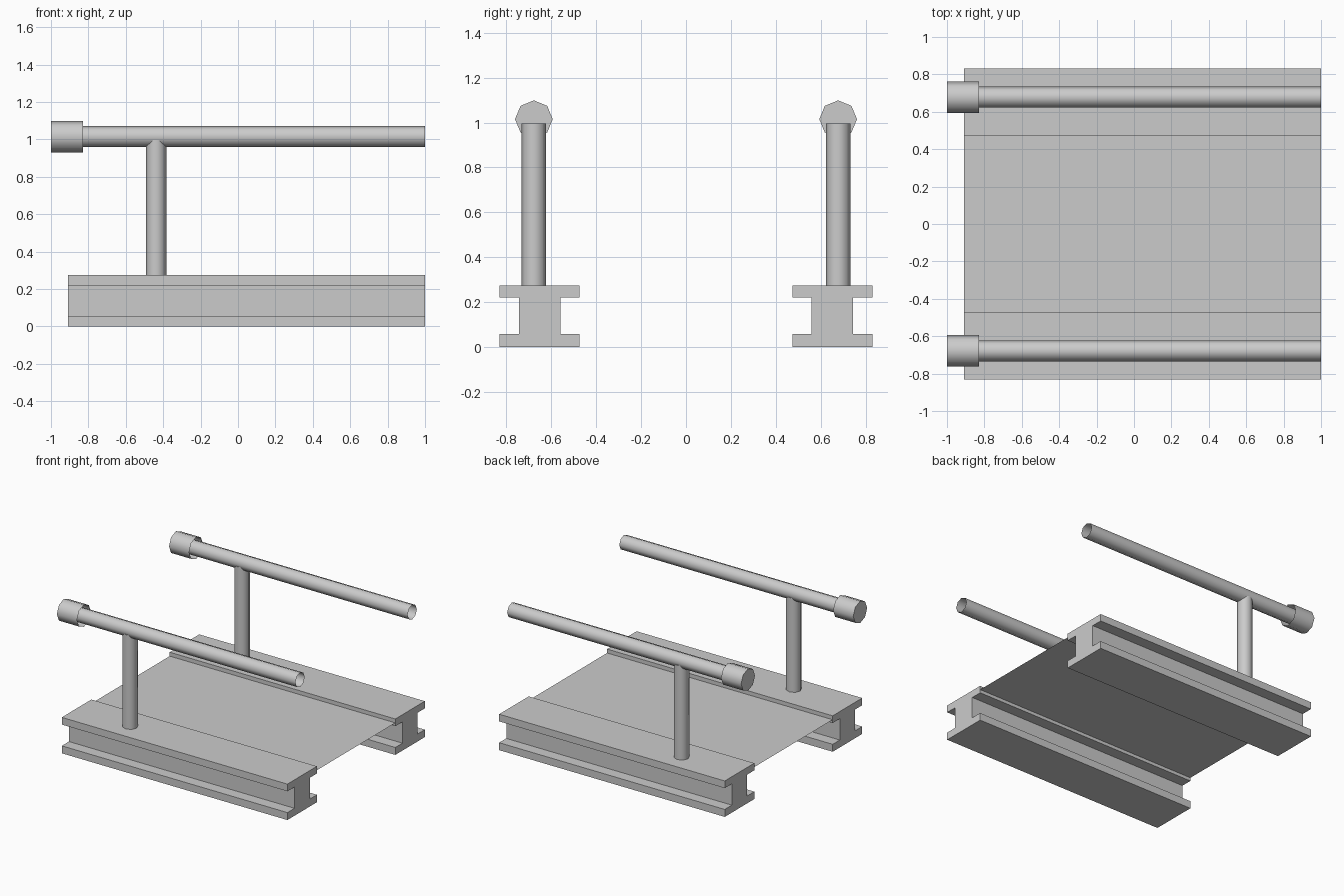
import bpy, bmesh
from math import cos, sin, pi, radians

if "Cube" in bpy.data.objects:
    bpy.data.objects.remove(bpy.data.objects["Cube"])

X0, X1 = -0.91, 1.0      # beam and deck length
RAIL_Y, RAIL_Z = 0.678, 1.015


def make(name, bm, smooth=False):
    mesh = bpy.data.meshes.new(name)
    bmesh.ops.recalc_face_normals(bm, faces=bm.faces)
    bm.to_mesh(mesh)
    bm.free()
    ob = bpy.data.objects.new(name, mesh)
    bpy.context.collection.objects.link(ob)
    if smooth:
        bpy.ops.object.select_all(action='DESELECT')
        ob.select_set(True)
        bpy.context.view_layer.objects.active = ob
        bpy.ops.object.shade_smooth_by_angle(angle=radians(50))
    return ob


def tube(name, r, a, b, place, cap_start=False, cap_end=False, sides=8):
    """Eight-sided tube from a to b; place maps (u, v, w) to a point."""
    bm = bmesh.new()
    rings = [[bm.verts.new(place(r * cos(2 * pi * i / sides), r * sin(2 * pi * i / sides), w))
              for i in range(sides)] for w in (a, b)]
    for i in range(sides):
        j = (i + 1) % sides
        bm.faces.new((rings[0][i], rings[0][j], rings[1][j], rings[1][i]))
    if cap_start:
        bm.faces.new(rings[0])
    if cap_end:
        bm.faces.new(rings[1])
    return make(name, bm, True)


def i_beam(name, s):
    # I-shaped section swept along x
    half = [(0.831, 0), (0.831, 0.057), (0.745, 0.057), (0.745, 0.22), (0.831, 0.22), (0.831, 0.275),
            (0.474, 0.275), (0.474, 0.22), (0.56, 0.22), (0.56, 0.057), (0.474, 0.057), (0.474, 0)]
    bm = bmesh.new()
    face = bm.faces.new([bm.verts.new((X0, s * y, z)) for y, z in half])
    out = bmesh.ops.extrude_face_region(bm, geom=[face], use_keep_orig=True)
    moved = [v for v in out["geom"] if isinstance(v, bmesh.types.BMVert)]
    bmesh.ops.translate(bm, verts=moved, vec=(X1 - X0, 0, 0))
    return make(name, bm)


for side, s in (("front", -1), ("back", 1)):
    cy = s * RAIL_Y
    along_x = lambda u, v, w: (w, cy + u, RAIL_Z + v)
    upright = lambda u, v, w: (-0.438 + u, cy + v, w)
    i_beam(side + "_beam", s)
    # open handrail, closed-ended grip cup, upright post
    tube(side + "_rail", 0.056, -0.999, X1, along_x)
    tube(side + "_grip", 0.084, -1.0, -0.83, along_x, cap_start=True)
    tube(side + "_post", 0.055, 0.275, 0.996, upright, cap_end=True)

# thin deck sheet between the beams
bm = bmesh.new()
bm.faces.new([bm.verts.new(p) for p in ((X0, -0.474, 0.245), (X1, -0.474, 0.245),
                                        (X1, 0.474, 0.245), (X0, 0.474, 0.245))])
make("deck", bm)
